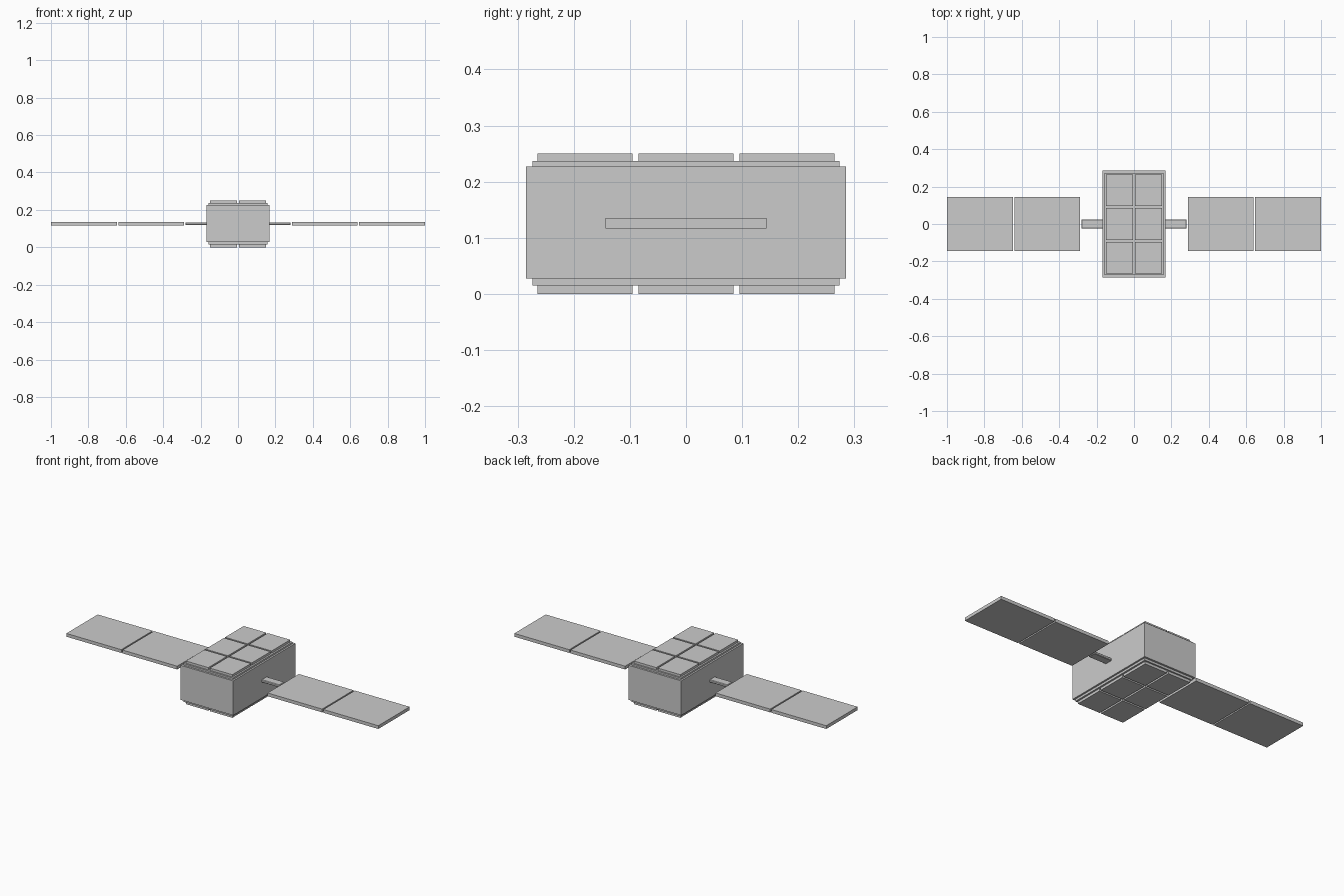
import bpy, bmesh
from mathutils import Vector

if "Cube" in bpy.data.objects:
    bpy.data.objects.remove(bpy.data.objects["Cube"])


def box(name, x, y, z, bevel=0.0):
    """Box from (min, max) ranges on each axis."""
    bm = bmesh.new()
    bmesh.ops.create_cube(bm, size=1)
    for v in bm.verts:
        v.co = Vector([r[0] + (c + 0.5) * (r[1] - r[0]) for r, c in zip((x, y, z), v.co)])
    if bevel:
        bmesh.ops.bevel(bm, geom=bm.edges[:], offset=bevel, segments=1, affect='EDGES')
    mesh = bpy.data.meshes.new(name)
    bm.to_mesh(mesh)
    bm.free()
    obj = bpy.data.objects.new(name, mesh)
    bpy.context.collection.objects.link(obj)
    return obj


def span(centre, size):
    return (centre - size / 2, centre + size / 2)


MID = 0.126  # height of the wing plane

# Main body
box("body", span(0, 0.338), span(0, 0.57), (0.027, 0.227))

# Stepped plate and six tiles on the top and the bottom
for side, plate_z, tile_z in (("top", (0.227, 0.2365), (0.2365, 0.25)),
                              ("bottom", (0.0145, 0.027), (0.0, 0.0145))):
    box(side + "_plate", span(0, 0.318), span(0, 0.548), plate_z)
    for i in (-1, 1):
        for j in (-1, 0, 1):
            box(side + "_tile", span(i * 0.077, 0.144), span(j * 0.18, 0.17), tile_z)

# Wings: a short arm and two solar panels on each side
for s, side in ((-1, "left"), (1, "right")):
    box(side + "_arm", span(s * 0.223, 0.118), span(0, 0.048), span(MID, 0.015), 0.003)
    for k, (a, b) in enumerate(((0.29, 0.64), (0.648, 1.0))):
        box(f"{side}_panel_{k + 1}", span(s * (a + b) / 2, b - a),
            span(0, 0.287), span(MID, 0.019))
